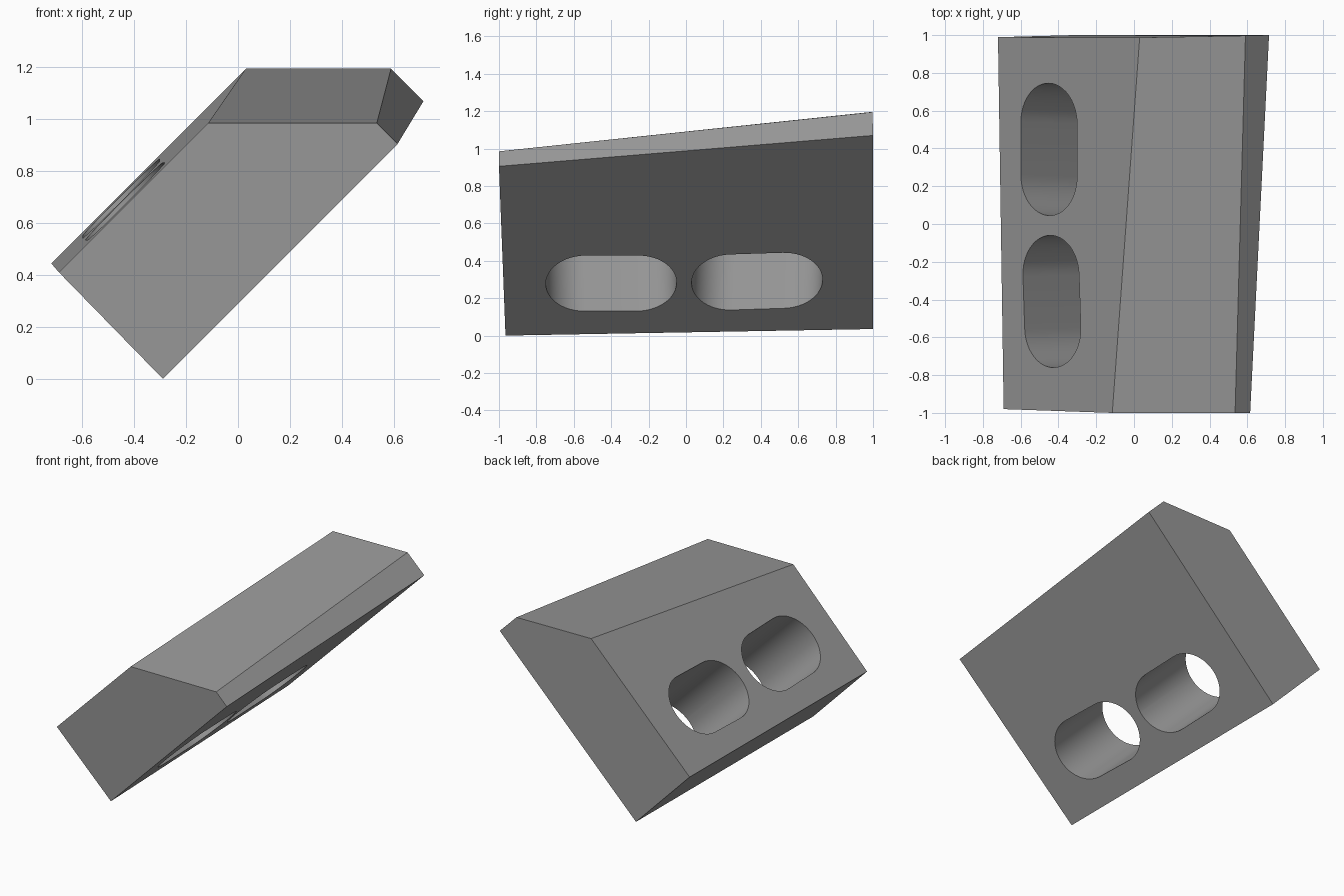
import bpy, bmesh, math
from mathutils import Vector

if "Cube" in bpy.data.objects:
    bpy.data.objects.remove(bpy.data.objects["Cube"])

grey = bpy.data.materials.new("plain grey")
grey.diffuse_color = (0.32, 0.32, 0.32, 1)
grey.use_nodes = True
grey.node_tree.nodes["Principled BSDF"].inputs["Base Color"].default_value = grey.diffuse_color


def loft(name, ring_a, ring_b):
    """Closed solid between two matching rings of points."""
    bm = bmesh.new()
    a = [bm.verts.new(p) for p in ring_a]
    b = [bm.verts.new(p) for p in ring_b]
    n = len(a)
    bm.faces.new(a)
    bm.faces.new(b[::-1])
    for i in range(n):
        j = (i + 1) % n
        bm.faces.new((a[j], a[i], b[i], b[j]))
    bmesh.ops.recalc_face_normals(bm, faces=bm.faces)
    mesh = bpy.data.meshes.new(name)
    bm.to_mesh(mesh)
    bm.free()
    mesh.materials.append(grey)
    obj = bpy.data.objects.new(name, mesh)
    bpy.context.collection.objects.link(obj)
    return obj


def slot_cutter(name, upper, lower, along, half=0.14, radius=0.21, steps=24):
    """Rounded slot running from the upper slope to the lower slope."""
    upper, lower = Vector(upper), Vector(lower)
    axis = (upper - lower).normalized()
    u = Vector(along)
    u = (u - axis * u.dot(axis)).normalized()
    v = axis.cross(u)
    ring = []
    for side in (1, -1):
        for i in range(steps + 1):
            t = -math.pi / 2 + math.pi * i / steps
            ring.append(u * side * (half + radius * math.cos(t))
                        + v * side * radius * math.sin(t))
    return loft(name, [upper + axis * 0.2 + p for p in ring],
                [lower - axis * 0.2 + p for p in ring])


# Leaning block, tapered from back to front, with a flat top
front = [(-0.29, -0.965, 0.0), (-0.69, -0.98, 0.41), (-0.115, -1.0, 0.985),
         (0.535, -1.0, 0.985), (0.615, -1.0, 0.905)]
back = [(-0.32, 1.0, 0.035), (-0.72, 0.989, 0.445), (0.03, 0.987, 1.195),
        (0.59, 0.997, 1.195), (0.715, 1.0, 1.07)]
block = loft("slotted_block", front, back)

# Two through slots
cutters = [
    slot_cutter("front_slot_cutter", (-0.435, -0.41, 0.684),
                (-0.03, -0.40, 0.28), (-0.0325, 1, 0)),
    slot_cutter("back_slot_cutter", (-0.45, 0.395, 0.695),
                (-0.045, 0.38, 0.29), (0, 1, 0.0325)),
]
bpy.context.view_layer.objects.active = block
block.select_set(True)
for c in cutters:
    mod = block.modifiers.new(c.name, "BOOLEAN")
    mod.operation = "DIFFERENCE"
    mod.solver = "EXACT"
    mod.object = c
    bpy.ops.object.modifier_apply(modifier=mod.name)
    bpy.data.objects.remove(c)

# Smooth slot walls, sharp block edges
bpy.ops.object.shade_smooth_by_angle(angle=math.radians(25))
